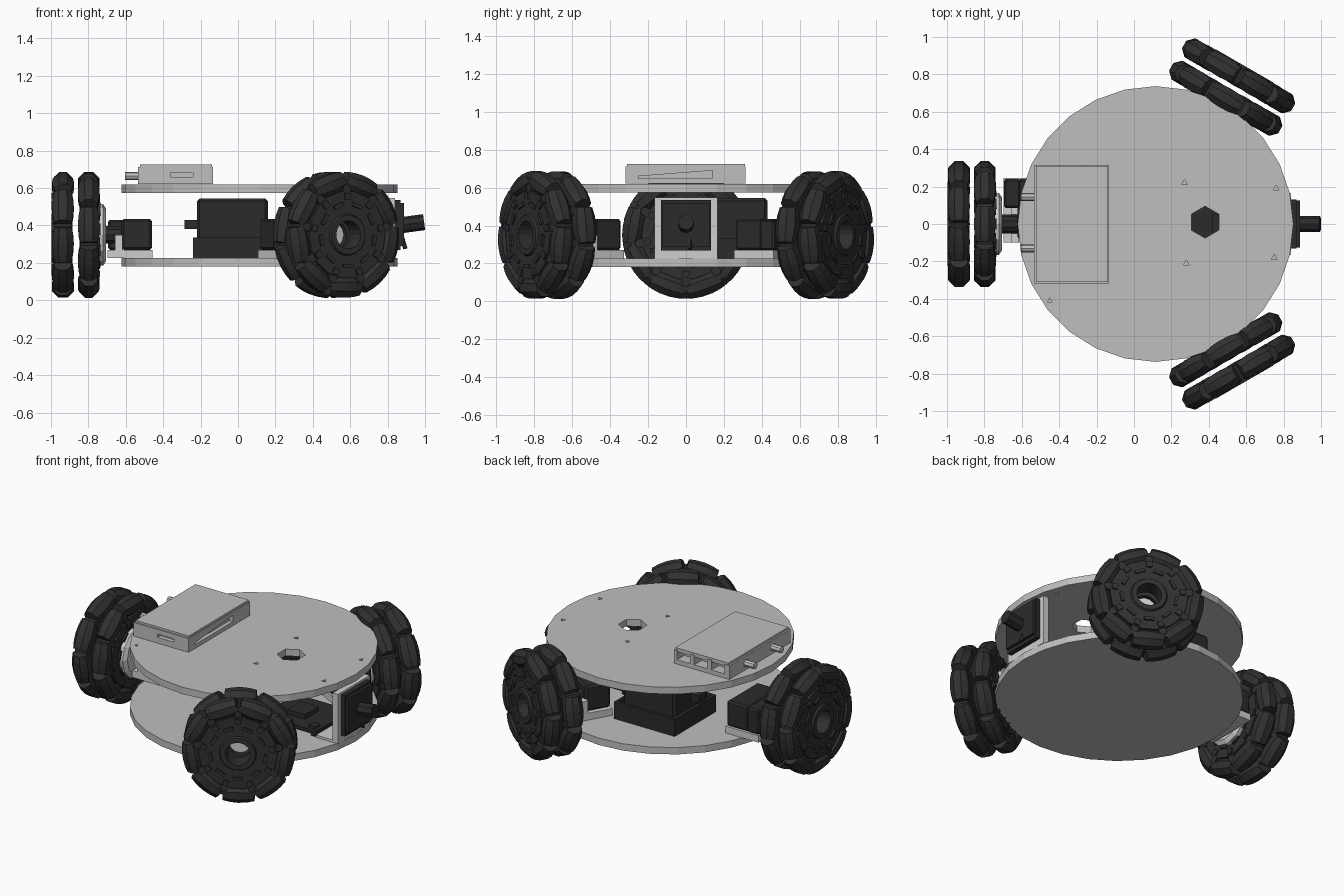
import bpy, bmesh, math
from mathutils import Matrix, Vector

if "Cube" in bpy.data.objects:
    bpy.data.objects.remove(bpy.data.objects["Cube"])


def mat(name, v):
    m = bpy.data.materials.new(name)
    m.diffuse_color = (v, v, v, 1)
    m.use_nodes = True
    m.node_tree.nodes["Principled BSDF"].inputs["Base Color"].default_value = m.diffuse_color
    return m


GREY = mat("plate grey", 0.52)
PALE = mat("bracket pale grey", 0.62)
BLACK = mat("rubber black", 0.03)
CASE_BLACK = mat("electronics black", 0.024)


def make(name, bm, m, matrix=Matrix()):
    bmesh.ops.recalc_face_normals(bm, faces=bm.faces[:])
    me = bpy.data.meshes.new(name)
    bm.to_mesh(me)
    bm.free()
    me.materials.append(m)
    ob = bpy.data.objects.new(name, me)
    ob.matrix_world = matrix
    bpy.context.collection.objects.link(ob)
    return ob


def add_box(bm, lo, hi, m=Matrix()):
    lo, hi = Vector(lo), Vector(hi)
    t = Matrix.Translation((lo + hi) / 2) @ Matrix.Diagonal((*(hi - lo), 1))
    return bmesh.ops.create_cube(bm, size=1, matrix=m @ t)["verts"]


def box(name, lo, hi, m, matrix=Matrix(), bevel=0):
    bm = bmesh.new()
    add_box(bm, lo, hi)
    if bevel:
        bmesh.ops.bevel(bm, geom=bm.edges[:], offset=bevel, segments=1, affect='EDGES')
    return make(name, bm, m, matrix)


def add_lathe(bm, profile, n, m=Matrix(), closed=False):
    """Turn (x, radius) points around the local x axis."""
    rings = [[bm.verts.new(m @ Vector((x, r * math.cos(k * math.tau / n), r * math.sin(k * math.tau / n))))
              for k in range(n)] for x, r in profile]
    pairs = list(zip(rings, rings[1:]))
    if closed:
        pairs.append((rings[-1], rings[0]))
    else:
        bm.faces.new(rings[0])
        bm.faces.new(rings[-1])
    for a, b in pairs:
        for k in range(n):
            j = (k + 1) % n
            bm.faces.new((a[k], a[j], b[j], b[k]))


def rod(name, a, b, r, m, n=8):
    a, b = Vector(a), Vector(b)
    q = Vector((1, 0, 0)).rotation_difference(b - a).to_matrix().to_4x4()
    bm = bmesh.new()
    add_lathe(bm, [(0, r), ((b - a).length, r)], n, Matrix.Translation(a) @ q)
    return make(name, bm, m)


def cut(ob, cutter):
    mod = ob.modifiers.new("cut", 'BOOLEAN')
    mod.object = cutter
    mod.solver = 'EXACT'
    bpy.context.view_layer.objects.active = ob
    bpy.ops.object.modifier_apply(modifier=mod.name)
    bpy.data.objects.remove(cutter)


# Round chassis plates
UP = Matrix.Rotation(-math.pi / 2, 4, 'Y')
CX, RP = 0.115, 0.737
for name, z0, z1 in (("lower_plate", 0.18, 0.225), ("upper_plate", 0.575, 0.62)):
    bm = bmesh.new()
    add_lathe(bm, [(z0, RP), (z1, RP)], 28, Matrix.Translation((CX, 0, 0)) @ UP)
    plate = make(name, bm, GREY)
# Hexagonal cable hole and small screw holes
bm = bmesh.new()
for x, y, r, n in ((0.38, 0.01, 0.085, 6), (0.27, 0.22, 0.018, 3), (0.76, 0.19, 0.018, 3),
                   (0.28, -0.21, 0.018, 3), (0.75, -0.18, 0.018, 3), (-0.45, -0.41, 0.014, 3)):
    add_lathe(bm, [(0.5, r), (0.7, r)], n, Matrix.Translation((x, y, 0)) @ UP)
cut(plate, make("hole_cutter", bm, GREY))

# Double-row roller wheels with their motors, outward along local +x
N, RC = 9, 0.278
for i, (cx, cy, ang) in enumerate(((-0.867, 0, 180), (0.525, 0.732, 60), (0.525, -0.732, -60))):
    M = Matrix.Translation((cx, cy, 0.35)) @ Matrix.Rotation(math.radians(ang), 4, 'Z')
    rollers, hub = bmesh.new(), bmesh.new()
    for row, xo in enumerate((-0.069, 0.069)):
        side = 1 if row else -1
        for k in range(N):
            R = Matrix.Translation((xo, 0, 0)) @ Matrix.Rotation((k + row / 2) * math.tau / N, 4, 'X')
            # barrel roller, its axis tangent to the wheel
            T = R @ Matrix.Translation((0, 0, RC)) @ Matrix.Rotation(math.pi / 2, 4, 'Z')
            prof = [(t, math.sqrt(0.341 ** 2 - t * t) - RC) for t in (-0.094, -0.05, 0, 0.05, 0.094)]
            add_lathe(rollers, prof, 8, T @ Matrix.Rotation(math.pi / 8, 4, 'X'))
            # fork between rollers and rim details
            F = R @ Matrix.Rotation(math.pi / N, 4, 'X')
            add_box(hub, (-0.045, -0.022, 0.2), (0.045, 0.022, 0.292), F)
            add_box(hub, (side * 0.04, -0.03, 0.155), (side * 0.062, 0.03, 0.175), R)
            add_box(hub, (side * 0.04, -0.018, 0.19), (side * 0.06, 0.018, 0.225), F)
        add_lathe(hub, [(xo - 0.05, 0.075), (xo - 0.05, 0.235), (xo + 0.05, 0.235), (xo + 0.05, 0.075)],
                  18, closed=True)
        add_lathe(hub, [(xo + side * 0.045, 0.075), (xo + side * 0.045, 0.115),
                        (xo + side * 0.062, 0.105), (xo + side * 0.062, 0.075)], 18, closed=True)
    make(f"wheel_rollers_{i}", rollers, BLACK, M)
    make(f"wheel_hub_{i}", hub, BLACK, M)
    # pale coupling on the inner side of the wheel
    bm = bmesh.new()
    add_lathe(bm, [(-0.162, 0.14), (-0.145, 0.165), (-0.12, 0.165), (-0.12, 0.07), (-0.03, 0.065)], 12)
    make(f"wheel_coupling_{i}", bm, PALE, M)
    bm = bmesh.new()
    add_lathe(bm, [(-0.26, 0.05), (-0.16, 0.05)], 10)
    make(f"motor_shaft_{i}", bm, CASE_BLACK, M)
    # motor body, flange and pale mount
    box(f"motor_body_{i}", (-0.407, -0.24, -0.08), (-0.245, 0.08, 0.085), CASE_BLACK, M, 0.012)
    box(f"motor_flange_{i}", (-0.26, -0.24, -0.08), (-0.172, -0.085, 0.08), CASE_BLACK, M, 0.01)
    box(f"motor_mount_{i}", (-0.41, -0.245, -0.125), (-0.17, 0.1, -0.08), PALE, M)
    box(f"motor_mount_wall_{i}", (-0.25, -0.085, -0.125), (-0.21, 0.1, 0.0), PALE, M)

# Battery in its open tray
bm = bmesh.new()
add_box(bm, (-0.24, 0.03, 0.225), (0.2, 0.46, 0.245))
for y in (0.03, 0.44):
    add_box(bm, (-0.24, y, 0.24), (0.2, y + 0.02, 0.335))
for x in (-0.24, 0.18):
    add_box(bm, (x, 0.045, 0.24), (x + 0.02, 0.445, 0.335))
make("battery_tray", bm, CASE_BLACK)
box("battery", (-0.22, 0.08, 0.24), (0.16, 0.43, 0.545), CASE_BLACK, bevel=0.015)
box("battery_plug", (-0.285, 0.2, 0.38), (-0.21, 0.27, 0.43), CASE_BLACK)

# Controller board with raised components
bm = bmesh.new()
add_box(bm, (0.3, -0.19, 0.255), (0.7, 0.17, 0.28))
for x in (0.33, 0.64):
    for y in (-0.16, 0.12):
        add_box(bm, (x, y, 0.22), (x + 0.03, y + 0.03, 0.26))
        add_box(bm, (x - 0.01, y - 0.01, 0.275), (x + 0.04, y + 0.04, 0.295))
add_box(bm, (0.42, -0.09, 0.275), (0.55, 0.05, 0.31))
make("controller_board", bm, CASE_BLACK)

# Front camera: pale frame with foot, dark board and lens
bm = bmesh.new()
add_box(bm, (0.8, -0.165, 0.225), (0.84, 0.165, 0.548))
add_box(bm, (0.68, -0.165, 0.222), (0.81, 0.165, 0.24))
make("camera_frame", bm, PALE)
box("camera_board", (0.835, -0.132, 0.268), (0.87, 0.132, 0.535), CASE_BLACK)
box("camera_body", (0.865, -0.125, 0.29), (0.888, 0.125, 0.52), CASE_BLACK)
rod("camera_lens", (0.86, 0, 0.4), (0.995, 0, 0.418), 0.043, CASE_BLACK)
rod("camera_cable", (0.87, 0.02, 0.36), (0.895, 0.02, 0.275), 0.012, CASE_BLACK, 5)

# Computer case on the upper plate
case = box("computer_case_lid", (-0.53, -0.315, 0.718), (-0.13, 0.32, 0.82), GREY)
base = box("computer_case_base", (-0.535, -0.318, 0.622), (-0.135, 0.315, 0.712), GREY)
box("computer_case_seam", (-0.525, -0.31, 0.7), (-0.14, 0.31, 0.725), GREY)
# Diagonal vents and recess in the lid
bm = bmesh.new()
D = Matrix.Rotation(math.radians(-46), 4, 'Z')
for x, y, l, w in ((-0.395, 0.225, 0.17, 0.01), (-0.275, 0.1, 0.32, 0.012), (-0.40, 0.115, 0.26, 0.01),
                   (-0.41, -0.035, 0.25, 0.022), (-0.415, -0.095, 0.22, 0.016), (-0.43, -0.145, 0.18, 0.016)):
    add_box(bm, (-l / 2, -w / 2, 0.79), (l / 2, w / 2, 0.86), Matrix.Translation((x, y, 0)) @ D)
add_box(bm, (-0.29, -0.23, 0.795), (-0.17, -0.125, 0.86))
cut(case, make("vent_cutter", bm, GREY))
# Sockets on the rear end and openings on the other sides
for body, z0, z1 in ((case, 0.70, 0.79), (base, 0.65, 0.73)):
    bm = bmesh.new()
    for x in (-0.5, -0.375, -0.25):
        add_box(bm, (x, 0.24, z0), (x + 0.095, 0.4, z1))
    cut(body, make("socket_cutter", bm, GREY))
bm = bmesh.new()
add_box(bm, (-0.36, -0.36, 0.66), (-0.24, -0.29, 0.682))
vs = add_box(bm, (-0.16, -0.25, 0.648), (-0.1, 0.14, 0.69))
for v in vs:
    if v.co.z > 0.67 and v.co.y < 0:
        v.co.z = 0.66
cut(base, make("port_cutter", bm, GREY))
# Side pegs
for k, y in enumerate((0.145, -0.13)):
    rod(f"case_peg_{k}", (-0.605, y, 0.665), (-0.5, y, 0.665), 0.022, GREY)
